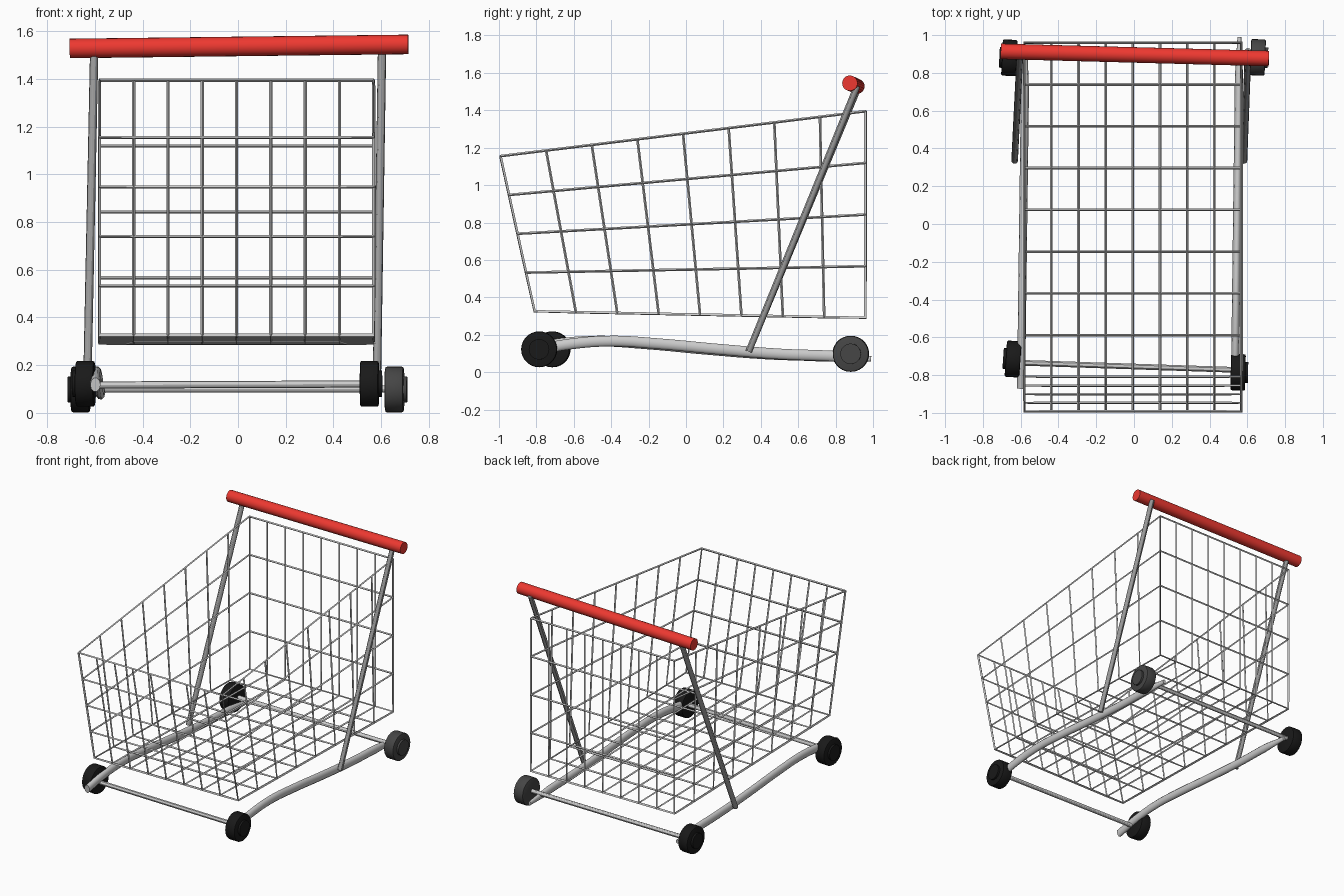
import bpy, bmesh
from mathutils import Vector

if "Cube" in bpy.data.objects:
    bpy.data.objects.remove(bpy.data.objects["Cube"])


def material(name, colour):
    m = bpy.data.materials.new(name)
    m.diffuse_color = (*colour, 1)
    m.use_nodes = True
    m.node_tree.nodes["Principled BSDF"].inputs["Base Color"].default_value = m.diffuse_color
    return m


RED = material("red_plastic", (0.85, 0.04, 0.03))
BLACK = material("black_rubber", (0.01, 0.01, 0.01))
DARK = material("dark_grey_rubber", (0.06, 0.06, 0.06))
STEEL = material("grey_steel", (0.32, 0.32, 0.32))


def add_object(name, bm, mat=None):
    me = bpy.data.meshes.new(name)
    bm.to_mesh(me)
    bm.free()
    ob = bpy.data.objects.new(name, me)
    bpy.context.collection.objects.link(ob)
    if mat:
        me.materials.append(mat)
    return ob


def smooth(ob):
    bpy.ops.object.select_all(action='DESELECT')
    bpy.context.view_layer.objects.active = ob
    ob.select_set(True)
    bpy.ops.object.shade_smooth_by_angle()


def add_cylinder(bm, a, b, r, sides, bevel=0):
    a, b = Vector(a), Vector(b)
    d = b - a
    mat = d.to_track_quat('Z', 'Y').to_matrix().to_4x4()
    mat.translation = (a + b) / 2
    new = bmesh.ops.create_cone(bm, cap_ends=True, segments=sides, radius1=r,
                                radius2=r, depth=d.length, matrix=mat)["verts"]
    if bevel:
        rims = {e for v in new for e in v.link_edges
                if any(len(f.verts) > 4 for f in e.link_faces)}
        bmesh.ops.bevel(bm, geom=list(rims), offset=bevel, segments=2,
                        affect='EDGES', profile=0.5)


def rod(name, a, b, r, sides=16, mat=None):
    bm = bmesh.new()
    add_cylinder(bm, a, b, r, sides)
    smooth(add_object(name, bm, mat))


def oval_tube(name, points, r, tall):
    # a round tube stretched upwards by the factor "tall"
    cu = bpy.data.curves.new(name, 'CURVE')
    cu.dimensions = '3D'
    cu.bevel_depth, cu.bevel_resolution, cu.use_fill_caps = r, 3, True
    cu.resolution_u = 8
    sp = cu.splines.new('BEZIER')
    sp.bezier_points.add(len(points) - 1)
    for p, (x, y, z) in zip(sp.bezier_points, points):
        p.co = (x, y, z / tall)
        p.handle_left_type = p.handle_right_type = 'AUTO'
    sp.bezier_points[-1].radius = 0.5
    ob = bpy.data.objects.new(name, cu)
    ob.scale.z = tall
    bpy.context.collection.objects.link(ob)


# Wire basket: an open-topped tapered box of grids, turned into wire
XL, XR = -0.581, 0.569
SIDE = {"fb": (-0.81, 0.325), "bb": (0.96, 0.29), "ft": (-0.992, 1.155), "bt": (0.96, 1.395)}


def corner(key, x):
    return Vector((x, *SIDE[key]))


def grid(bm, a, b, c, d, nu, nv):
    # a-b is the lower edge, d-c the upper edge
    rows = [[bm.verts.new(a.lerp(b, i / nu).lerp(d.lerp(c, i / nu), j / nv))
             for i in range(nu + 1)] for j in range(nv + 1)]
    for j in range(nv):
        for i in range(nu):
            bm.faces.new((rows[j][i], rows[j][i + 1], rows[j + 1][i + 1], rows[j + 1][i]))


bm = bmesh.new()
for x in (XL, XR):
    grid(bm, *(corner(k, x) for k in ("fb", "bb", "bt", "ft")), 8, 4)
for lo, hi, n in (("fb", "ft", 4), ("bb", "bt", 4), ("fb", "bb", 8)):
    grid(bm, corner(lo, XL), corner(lo, XR), corner(hi, XR), corner(hi, XL), 8, n)
bmesh.ops.remove_doubles(bm, verts=bm.verts, dist=0.001)
bmesh.ops.recalc_face_normals(bm, faces=bm.faces)
basket = add_object("wire_basket", bm)
wire = basket.modifiers.new("wire", 'WIREFRAME')
wire.thickness = 0.014
wire.offset = 0
wire.use_boundary = True
wire.use_even_offset = True

# Handle and the two slanted posts
rod("handle", (-0.705, 0.914, 1.528), (0.714, 0.876, 1.545), 0.041, 20, RED)
rod("left_post", (-0.632, 0.335, 0.11), (-0.603, 0.92, 1.52), 0.0175, 12, STEEL)
rod("right_post", (0.582, 0.335, 0.11), (0.604, 0.915, 1.53), 0.0175, 12, STEEL)

# Bent lower rails
PROFILE = [(-0.80, 0.118), (-0.62, 0.15), (-0.40, 0.166), (-0.15, 0.152),
           (0.18, 0.122), (0.5, 0.097), (0.78, 0.086), (0.99, 0.071)]
oval_tube("right_rail", [(0.535 + 0.013 * (y + 0.8), y, z) for y, z in PROFILE], 0.0215, 1.4)
oval_tube("left_rail", [(-0.598 + 0.013 * (y + 0.8), y - 0.07, z) for y, z in PROFILE], 0.0215, 1.4)

# Cross bars between the rails
rod("front_cross_bar", (-0.59, -0.735, 0.117), (0.53, -0.772, 0.121), 0.015, 12)
rod("rear_cross_bar", (-0.64, 0.895, 0.10), (0.64, 0.875, 0.10), 0.015, 12)

# Wheels: tyre plus a small outer hub, each slightly toed
WHEELS = [("front_left_wheel", (-0.640, -0.715, 0.122), (-1, 0.07, 0), BLACK),
          ("front_right_wheel", (0.551, -0.785, 0.122), (1, -0.02, 0), BLACK),
          ("rear_left_wheel", (-0.66, 0.88, 0.098), (-1, 0.05, 0), BLACK),
          ("rear_right_wheel", (0.656, 0.882, 0.098), (1, -0.04, 0), DARK)]
for name, centre, axis, mat in WHEELS:
    c, n = Vector(centre), Vector(axis).normalized()
    bm = bmesh.new()
    add_cylinder(bm, c - n * 0.039, c + n * 0.039, 0.096, 28, 0.008)
    add_cylinder(bm, c + n * 0.03, c + n * 0.053, 0.055, 20)
    smooth(add_object(name, bm, mat))
